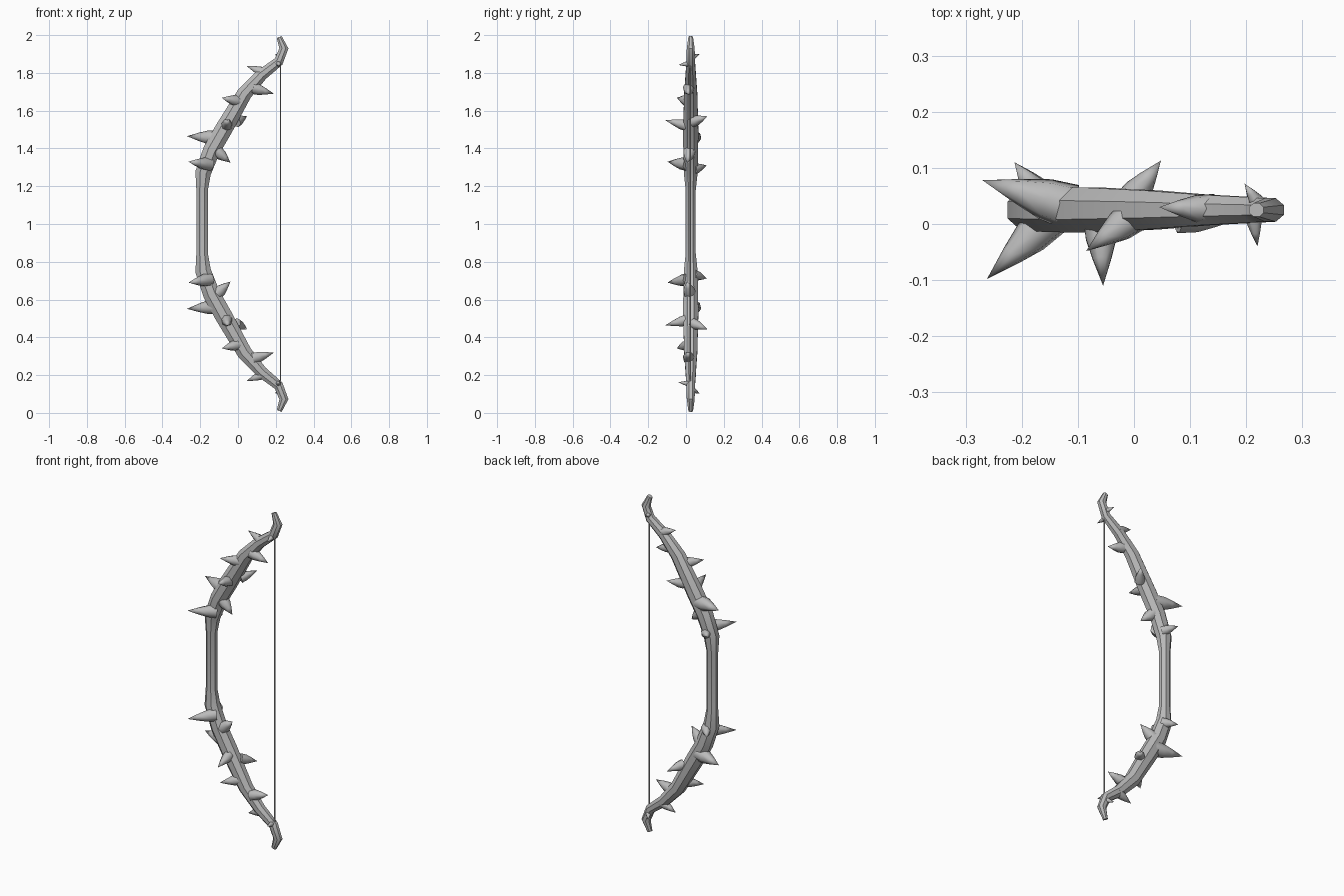
import bpy, bmesh, math
from mathutils import Vector

cube = bpy.data.objects.get("Cube")
if cube:
    bpy.data.objects.remove(cube, do_unlink=True)

grey = bpy.data.materials.new("grey")
grey.use_nodes = True
grey.diffuse_color = (0.5, 0.5, 0.5, 1)
grey.node_tree.nodes["Principled BSDF"].inputs["Base Color"].default_value = (0.5, 0.5, 0.5, 1)


def lower(p):
    """Matching point on the lower limb."""
    return Vector((p[0], p[1], (2 - p[2]) * 1.03))


def tube(name, path, radii, sides=8, flat=1.0, smooth=40):
    """Sweep an oval ring along a path; a zero radius makes a point."""
    bm = bmesh.new()
    path = [Vector(p) for p in path]
    rings = []
    for i, p in enumerate(path):
        t = (path[min(i + 1, len(path) - 1)] - path[max(i - 1, 0)]).normalized()
        side = Vector((0, 1, 0)) if abs(t.y) < 0.8 else Vector((1, 0, 0))
        u = t.cross(side).normalized()
        v = t.cross(u)
        if radii[i] == 0:
            rings.append([bm.verts.new(p)])
            continue
        angles = [2 * math.pi * (k + 0.5) / sides for k in range(sides)]
        rings.append([bm.verts.new(p + radii[i] * (u * math.cos(a) + v * flat * math.sin(a)))
                      for a in angles])
    for a, b in zip(rings, rings[1:]):
        for k in range(sides):
            n = (k + 1) % sides
            bm.faces.new((a[k], a[n], b[0]) if len(b) == 1 else (a[k], a[n], b[n], b[k]))
    for end in (rings[0], rings[-1]):
        if len(end) > 1:
            bm.faces.new(end)
    bmesh.ops.recalc_face_normals(bm, faces=bm.faces)
    mesh = bpy.data.meshes.new(name)
    bm.to_mesh(mesh)
    bm.free()
    mesh.materials.append(grey)
    obj = bpy.data.objects.new(name, mesh)
    bpy.context.collection.objects.link(obj)
    bpy.ops.object.select_all(action="DESELECT")
    obj.select_set(True)
    bpy.context.view_layer.objects.active = obj
    bpy.ops.object.shade_smooth_by_angle(angle=math.radians(smooth))
    return obj


# Bow stave: x, z and radius from the grip up to the hooked tip
Y = 0.025
limb = [(-0.19, 1.18, 0.033), (-0.185, 1.27, 0.045), (-0.14, 1.39, 0.049),
        (-0.077, 1.50, 0.05), (0.034, 1.69, 0.043), (0.125, 1.79, 0.034),
        (0.215, 1.86, 0.028), (0.243, 1.93, 0.026), (0.218, 1.99, 0.015)]
upper = [Vector((x, Y, z)) for x, z, r in limb]
radii = [r for x, z, r in limb]
tube("bow_stave", [lower(p) for p in reversed(upper)] + upper,
     radii[::-1] + radii, flat=0.87)

# Bowstring
top = Vector((0.225, Y - 0.003, 1.85))
tube("bowstring", [lower(top), top], [0.004, 0.004], sides=6)

# Thorns: base, tip, base radius
thorns = [
    ((-0.11, 0.03, 1.455), (-0.27, 0.078, 1.465), 0.042),
    ((-0.15, 0.01, 1.315), (-0.262, -0.098, 1.33), 0.036),
    ((-0.06, 0.01, 1.52), (-0.055, -0.11, 1.55), 0.031),
    ((-0.01, 0.035, 1.54), (0.048, 0.113, 1.57), 0.029),
    ((0.0, 0.015, 1.65), (-0.085, -0.048, 1.668), 0.031),
    ((0.14, 0.027, 1.80), (0.045, 0.03, 1.837), 0.027),
    ((0.08, 0.015, 1.72), (0.19, 0.01, 1.69), 0.032),
    ((-0.11, 0.02, 1.385), (-0.04, 0.005, 1.325), 0.034),
    ((-0.16, 0.04, 1.29), (-0.213, 0.11, 1.31), 0.029),
    ((0.212, 0.02, 1.85), (0.22, -0.04, 1.842), 0.015),
    ((0.225, 0.03, 1.88), (0.197, 0.072, 1.9), 0.015),
]
for i, (base, tip, r) in enumerate(thorns, 1):
    for half, place in (("upper", Vector), ("lower", lower)):
        b, t = place(base), place(tip)
        path = [b, b.lerp(t, 0.3), b.lerp(t, 0.6), t]
        tube(f"{half}_thorn_{i}", path, [r, r * 0.9, r * 0.55, 0], sides=7, smooth=60)
